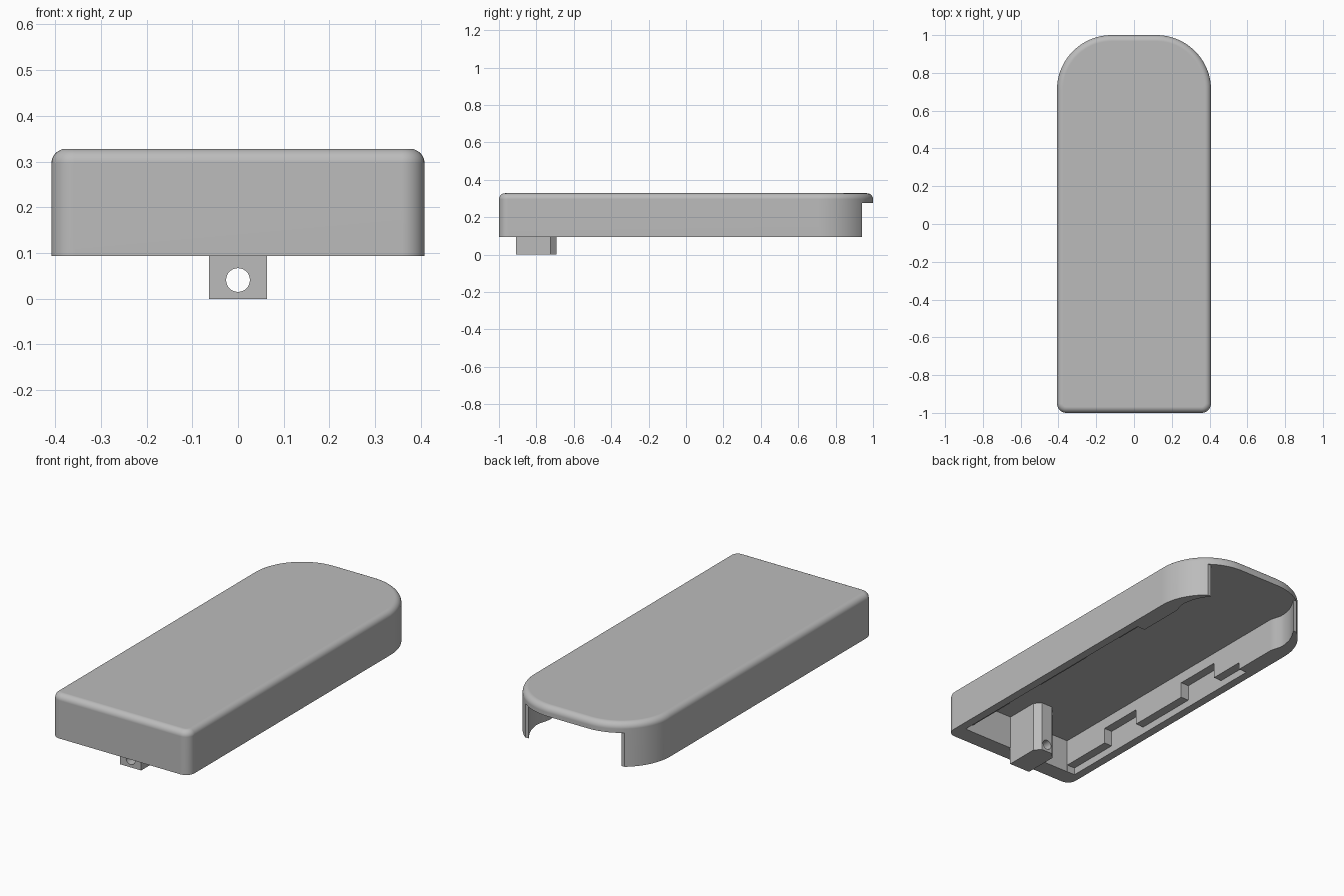
import bpy, bmesh, math

old = bpy.data.objects.get("Cube")
if old:
    bpy.data.objects.remove(old, do_unlink=True)

grey = bpy.data.materials.new("plain grey")
grey.use_nodes = True
colour = (0.5, 0.5, 0.5, 1)
grey.diffuse_color = colour
grey.node_tree.nodes["Principled BSDF"].inputs["Base Color"].default_value = colour

HALF_W, RIM, ROOF, TOP = 0.408, 0.093, 0.275, 0.328
INNER, THIN = 0.315, 0.363          # inner faces of the thick and thin walls
FRONT, OPENING = -0.907, 0.94       # inside of front wall, start of back opening


def prism(name, outline, z0, z1, fillet=0):
    """Extrude an anticlockwise outline; optionally round its top edge."""
    bm = bmesh.new()
    base = bm.faces.new([bm.verts.new((x, y, z0)) for x, y in outline])
    up = bmesh.ops.extrude_face_region(bm, geom=[base], use_keep_orig=True)["geom"]
    bmesh.ops.translate(bm, vec=(0, 0, z1 - z0),
                        verts=[g for g in up if isinstance(g, bmesh.types.BMVert)])
    if fillet:
        rim = [e for e in bm.edges if all(v.co.z > z1 - 1e-4 for v in e.verts)]
        bmesh.ops.bevel(bm, geom=rim, offset=fillet, segments=8, profile=0.5,
                        affect='EDGES')
    bmesh.ops.recalc_face_normals(bm, faces=bm.faces)
    mesh = bpy.data.meshes.new(name)
    bm.to_mesh(mesh)
    bm.free()
    obj = bpy.data.objects.new(name, mesh)
    bpy.context.collection.objects.link(obj)
    mesh.materials.append(grey)
    return obj


def box_outline(x0, x1, y0, y1):
    return [(x0, y0), (x1, y0), (x1, y1), (x0, y1)]


def mirrored(right_side):
    """Complete an outline from its +x half, listed front to back."""
    return right_side + [(-x, y) for x, y in reversed(right_side)]


def arc(cx, cy, r, start, end, n):
    angles = [math.radians(start + (end - start) * i / n) for i in range(n + 1)]
    return [(cx + r * math.cos(a), cy + r * math.sin(a)) for a in angles]


def cut(obj, cutters):
    for c in cutters:
        c.hide_render = True
        mod = obj.modifiers.new("cut", 'BOOLEAN')
        mod.operation, mod.solver, mod.object = 'DIFFERENCE', 'EXACT', c
    graph = bpy.context.evaluated_depsgraph_get()
    obj.data = bpy.data.meshes.new_from_object(obj.evaluated_get(graph))
    obj.modifiers.clear()
    for c in cutters:
        bpy.data.objects.remove(c, do_unlink=True)


def smooth(obj):
    bpy.ops.object.select_all(action='DESELECT')
    obj.select_set(True)
    bpy.context.view_layer.objects.active = obj
    bpy.ops.object.shade_smooth_by_angle(angle=math.radians(30))
    obj.modifiers.new("flat faces", 'WEIGHTED_NORMAL').keep_sharp = True


# Cover shell: small front corners, large back corners, rounded top edge
r_front, r_back = 0.05, 0.29
outline = mirrored(arc(HALF_W - r_front, r_front - 1, r_front, -90, 0, 8)
                   + arc(HALF_W - r_back, 1 - r_back, r_back, 0, 90, 24))
cover = prism("cover_shell", outline, RIM, TOP, fillet=0.032)

# Cavity, including the open back below the roof lip
cavity = prism("cavity_cutter", mirrored([
    (INNER, FRONT), (INNER, 0.71), (0.322, 0.74), (0.331, 0.77), (0.332, 0.80),
    (0.322, 0.85), (0.305, 0.89), (0.275, OPENING), (0.6, OPENING), (0.6, 1.2)]),
    -0.1, ROOF)
cutters = [cavity]

# Stepped ledge along the inside of each side wall, with two taller slots
for side in (-1, 1):
    x0, x1 = sorted((side * 0.28, side * THIN))
    for y0, y1, top in ((FRONT + 0.001, 0.46, 0.132),
                        (-0.61, -0.36, 0.217), (0.0, 0.26, 0.217)):
        cutters.append(prism("ledge_cutter", box_outline(x0, x1, y0, y1),
                             0.0, top))
cut(cover, cutters)
smooth(cover)

# Hanging post with chamfered back corners and a cross hole
post = prism("latch_post", mirrored([(0.063, -0.91), (0.063, -0.724), (0.033, -0.692)]),
             0, ROOF + 0.01)
bpy.ops.mesh.primitive_cylinder_add(vertices=32, radius=0.026, depth=0.6,
                                    location=(0, -0.8, 0.041),
                                    rotation=(math.pi / 2, 0, 0))
hole = bpy.context.object
hole.name = "hole_cutter"
hole.data.materials.append(grey)
cut(post, [hole])
smooth(post)
